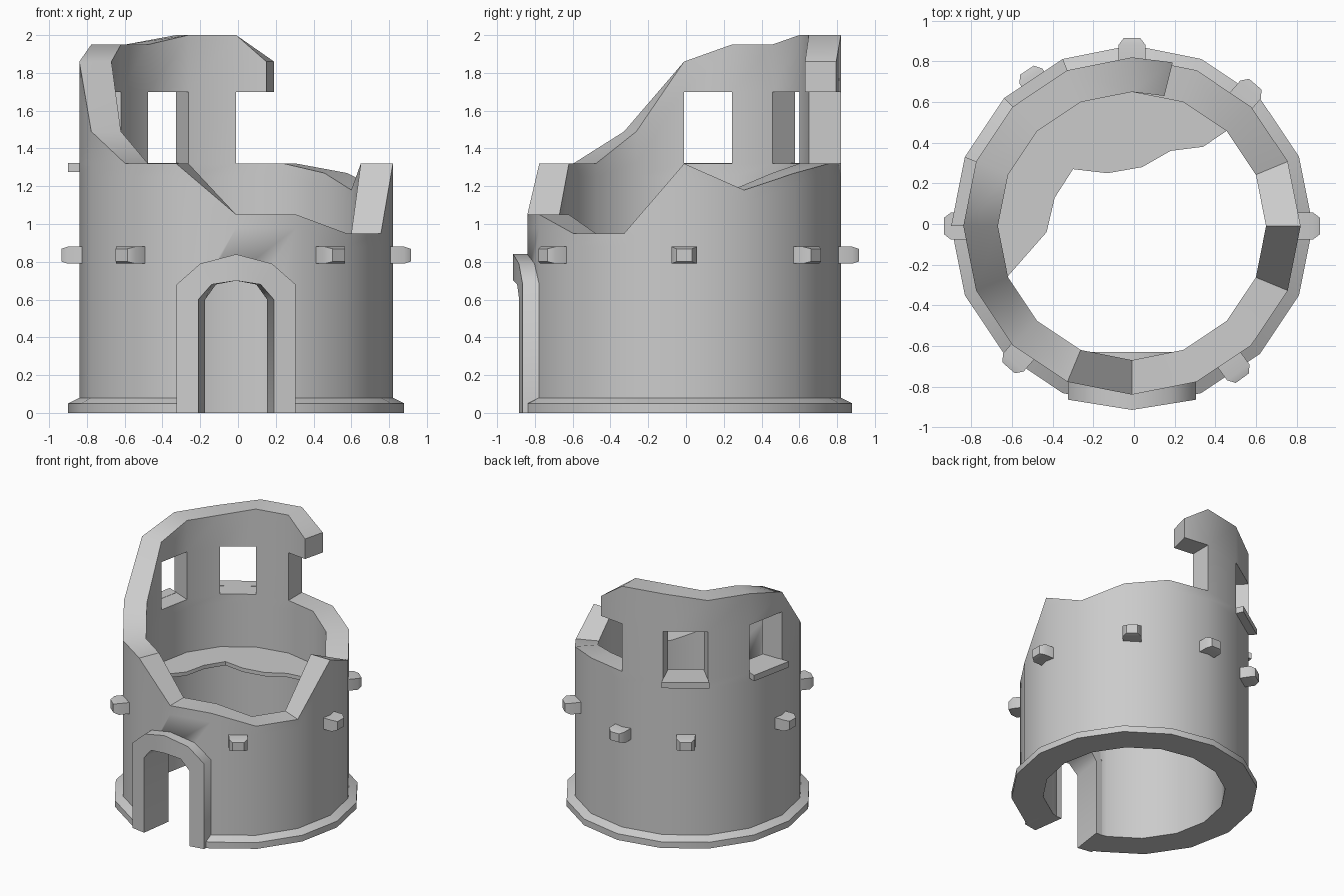
import bpy, bmesh
from math import cos, sin, radians

if "Cube" in bpy.data.objects:
    bpy.data.objects.remove(bpy.data.objects["Cube"])

CX, CY = -0.01, -0.01          # tower axis
R_IN, R_OUT, STEP = 0.66, 0.83, 22.5


def pt(a, r, z):
    return (round(CX + r * cos(radians(a)), 4),
            round(CY + r * sin(radians(a)), 4), round(z, 4))


def make(name, faces, angle):
    """Weld a list of coordinate faces into one shaded object."""
    bm, verts = bmesh.new(), {}
    for f in faces:
        bm.faces.new([verts.setdefault(c, None) or verts.update({c: bm.verts.new(c)}) or verts[c]
                      for c in f])
    bmesh.ops.recalc_face_normals(bm, faces=bm.faces)
    me = bpy.data.meshes.new(name)
    bm.to_mesh(me)
    bm.free()
    ob = bpy.data.objects.new(name, me)
    bpy.context.collection.objects.link(ob)
    shade(ob, angle)
    return ob


def shade(ob, angle):
    bpy.ops.object.select_all(action='DESELECT')
    ob.select_set(True)
    bpy.context.view_layer.objects.active = ob
    bpy.ops.object.shade_smooth_by_angle(angle=radians(angle))


def add_hexa(store, p):
    """Add a six-sided block; faces shared with a neighbour cancel out."""
    for q in ((0, 1, 2, 3), (4, 5, 6, 7), (0, 1, 5, 4),
              (1, 2, 6, 5), (2, 3, 7, 6), (3, 0, 4, 7)):
        f = list(dict.fromkeys(p[i] for i in q))
        if len(f) < 3:
            continue
        key = frozenset(f)
        if key in store:
            del store[key]
        else:
            store[key] = f


def sector(store, a0, a1, bot, top, rb=R_OUT, rt=R_OUT, ri=R_IN):
    """Curved wall block between two angles; bot/top hold heights at each angle."""
    add_hexa(store, [pt(a0, ri, bot[0]), pt(a0, rb, bot[0]), pt(a1, rb, bot[1]), pt(a1, ri, bot[1]),
                     pt(a0, ri, top[0]), pt(a0, rt, top[0]), pt(a1, rt, top[1]), pt(a1, ri, top[1])])


def prism(pts, y0, y1):
    """Faces of a profile (x, z) extruded along y."""
    a = [(x, y0, z) for x, z in pts]
    b = [(x, y1, z) for x, z in pts]
    n = len(pts)
    return [a, b] + [[a[i], a[(i + 1) % n], b[(i + 1) % n], b[i]] for i in range(n)]


# Ruined wall: rim height at each of the 16 corners, counter-clockwise from +x
rim = [1.32, 1.18, 1.27, 1.32, 2.0, 2.0, 1.95, 1.95,
       1.86, 1.49, 1.32, 1.32, 1.05, 1.05, 0.95, 0.95]
SILL, HEAD = 1.32, 1.70
windows = (5, 7)
wall = {}
for k in range(16):
    a0, a1 = k * STEP, (k + 1) * STEP
    h = (rim[k], rim[(k + 1) % 16])
    low = [min(v, SILL) for v in h]
    loop = [v - 0.07 for v in low]
    mid = [min(v, HEAD) for v in h]
    sector(wall, a0, a1, (0, 0), (.05, .05), 0.89, 0.89)         # foot
    sector(wall, a0, a1, (.05, .05), (.08, .08), 0.89, R_OUT)
    sector(wall, a0, a1, (.08, .08), loop)
    sector(wall, a0, a1, loop, low)
    if k == 3:                                                   # broken lintel
        sector(wall, 90, 76, (HEAD, HEAD), (2.0, 1.86))
        continue
    if k not in windows:
        sector(wall, a0, a1, low, mid)
    sector(wall, a0, a1, mid, h)
tower = make("tower_wall", list(wall.values()), 40)

# Doorway cut
hole = [(-0.225, -0.1), (0.205, -0.1), (0.205, 0.62), (0.13, 0.71),
        (-0.01, 0.735), (-0.15, 0.71), (-0.225, 0.62)]
cutter = make("door_cutter", prism(hole, -1.1, -0.4), 30)
cutter.hide_render = True
mod = tower.modifiers.new("door", 'BOOLEAN')
mod.operation, mod.object, mod.solver = 'DIFFERENCE', cutter, 'EXACT'
bpy.context.view_layer.objects.active = tower
bpy.ops.object.modifier_apply(modifier="door")
bpy.data.objects.remove(cutter)
shade(tower, 100)

# Door frame: arch of blocks following the two front wall panels
outer = [(0.315, 0), (0.315, 0.68), (0.19, 0.79), (0, 0.84)]
inner = [(0.20, 0), (0.20, 0.60), (0.13, 0.68), (0, 0.70)]
frame = {}
for s in (1, -1):
    for i in range(3):
        p = []
        for front in (True, False):
            for x, z in (inner[i], outer[i], outer[i + 1], inner[i + 1]):
                y = -0.915 + 0.16 * x if front else -0.63
                if not front and (x, z) in inner:
                    x *= 0.82                                    # splayed jamb
                p.append((round(s * x + CX, 4), round(y, 4), z))
        add_hexa(frame, p)
make("door_frame", list(frame.values()), 50)

# Window sills
for k in windows:
    s = {}
    sector(s, k * STEP, (k + 1) * STEP, (1.275,) * 2, (1.322,) * 2, 0.89, 0.89, 0.80)
    make("window_sill", list(s.values()), 40)

# Broken upper floor: ragged edge closed by the inner wall arc
ragged = [(0.34, 0.38), (0.18, 0.36), (0.04, 0.28), (-0.13, 0.25),
          (-0.30, 0.27), (-0.39, 0.13), (-0.43, -0.04)]
edge = ragged + [pt(k * STEP, R_IN + 0.01, 0)[:2] for k in range(9, 1, -1)]
top = [(x, y, 0.90) for x, y in edge]
bot = [(x, y, 0.87) for x, y in edge]
n = len(edge)
make("upper_floor", [top, bot] + [[top[i], top[(i + 1) % n], bot[(i + 1) % n], bot[i]]
                                  for i in range(n)], 40)

# Beam ends poking out of the wall
for a in (0, 49, 90, 124, 180, 229, 306):
    bpy.ops.mesh.primitive_cube_add(size=1, location=pt(a, 0.845, 0.835),
                                    rotation=(0, 0, radians(a)))
    ob = bpy.context.object
    ob.name = "beam_end"
    for v in ob.data.vertices:
        v.co.x *= 0.09
        v.co.y *= 0.135
        v.co.z *= 0.09
        if v.co.x > 0:
            continue
        v.co.x -= 0.04
    bm = bmesh.new()
    bm.from_mesh(ob.data)
    # tapered outer tip
    tip = [f for f in bm.faces if f.normal.x > 0.9]
    ext = bmesh.ops.extrude_face_region(bm, geom=tip)
    bmesh.ops.delete(bm, geom=tip, context='FACES_ONLY')
    for v in ext["geom"]:
        if isinstance(v, bmesh.types.BMVert):
            v.co.x += 0.035
            v.co.y *= 0.6
            v.co.z *= 0.75
    bm.to_mesh(ob.data)
    bm.free()
    shade(ob, 50)
